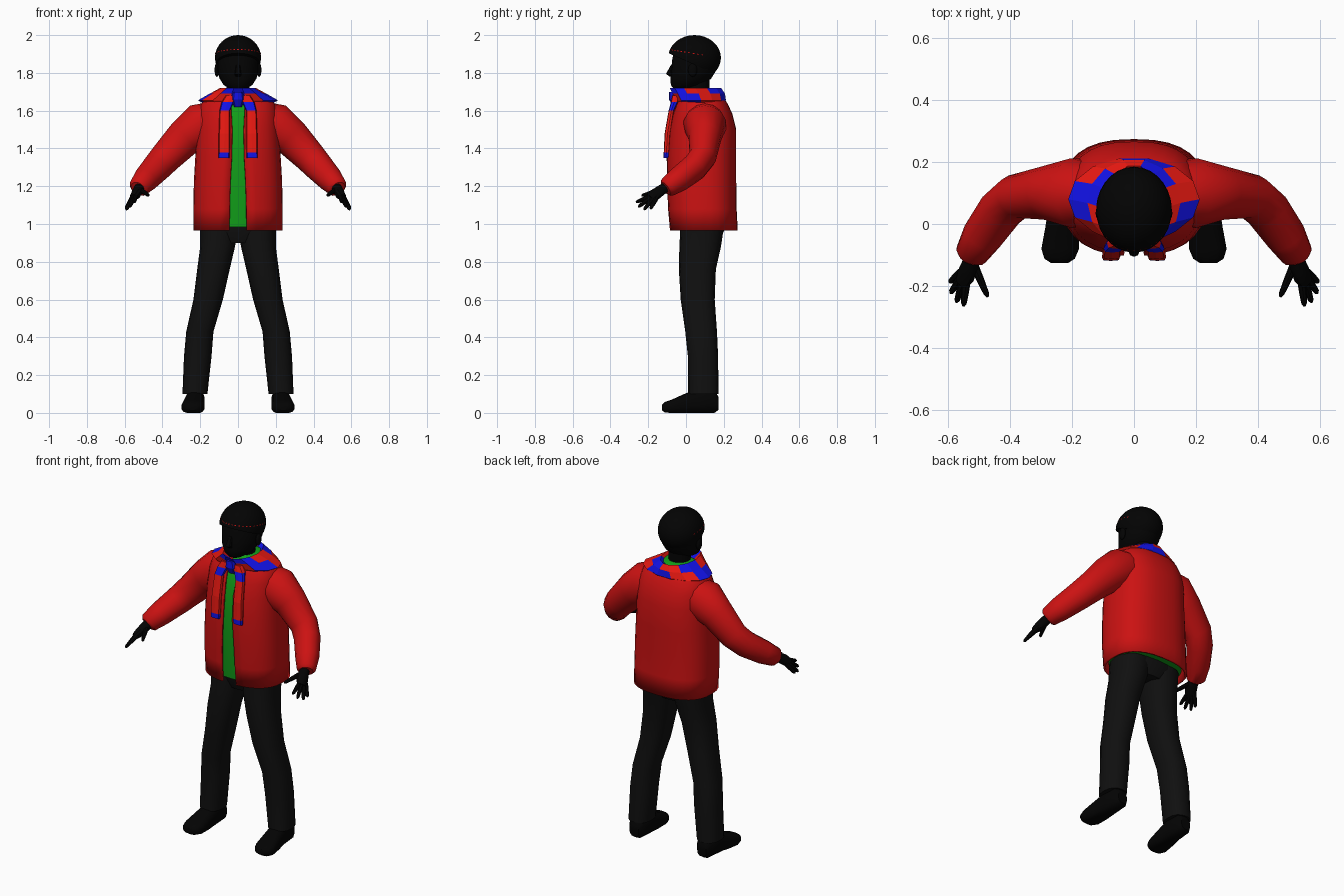
import bpy, bmesh
from math import sin, cos, pi, asin, sqrt, radians
from mathutils import Vector

cube = bpy.data.objects.get("Cube")
if cube:
    bpy.data.objects.remove(cube)


def material(name, r, g, b):
    m = bpy.data.materials.new(name)
    m.use_nodes = True
    m.diffuse_color = (r, g, b, 1)
    m.node_tree.nodes["Principled BSDF"].inputs["Base Color"].default_value = (r, g, b, 1)
    return m


RED = material("jacket red", 0.6, 0.006, 0.006)
SCARF = material("scarf red", 0.85, 0.01, 0.006)
BLUE = material("scarf blue", 0.006, 0.006, 0.8)
GREEN = material("shirt green", 0.006, 0.35, 0.01)
TROUSER = material("trouser black", 0.005, 0.005, 0.005)
BLACK = material("black", 0.001, 0.001, 0.001)
X, Y, Z = Vector((1, 0, 0)), Vector((0, 1, 0)), Vector((0, 0, 1))


def finish(name, bm, mats, mirror=False, rule=None, angle=40):
    """Turn a bmesh into a smooth-shaded object; rule picks the material per face."""
    bmesh.ops.recalc_face_normals(bm, faces=bm.faces)
    if rule:
        for f in bm.faces:
            f.material_index = rule(f.calc_center_median())
    me = bpy.data.meshes.new(name)
    bm.to_mesh(me)
    bm.free()
    ob = bpy.data.objects.new(name, me)
    bpy.context.collection.objects.link(ob)
    for m in mats:
        me.materials.append(m)
    if angle:
        bpy.ops.object.select_all(action='DESELECT')
        ob.select_set(True)
        bpy.context.view_layer.objects.active = ob
        bpy.ops.object.shade_smooth_by_angle(angle=radians(angle))
    if mirror:
        ob.modifiers.new("mirror", 'MIRROR')
    return ob


def power(v, e):
    return abs(v) ** e * (1 if v >= 0 else -1)


def skin(bm, rings, closed=True, caps=True):
    """Bridge successive rings of points with quads."""
    rows = [[bm.verts.new(p) for p in r] for r in rings]
    n = len(rows[0])
    for a, b in zip(rows, rows[1:]):
        for i in range(n if closed else n - 1):
            j = (i + 1) % n
            bm.faces.new((a[i], a[j], b[j], b[i]))
    if caps:
        bm.faces.new(rows[0])
        bm.faces.new(rows[-1])


def loft(name, path, mats, n=14, e=1.0, axes=None, mirror=False, rule=None, angle=40, floor=None):
    """Sections (x, y, z, a, b) swept along a path, or kept in the plane of the given axes."""
    pts = [Vector(p[:3]) for p in path]
    rings = []
    for i, p in enumerate(path):
        if axes:
            u, v = axes
        else:
            t = (pts[min(i + 1, len(pts) - 1)] - pts[max(i - 1, 0)]).normalized()
            u = t.cross(X + Z).normalized()
            v = t.cross(u)
        ring = [pts[i] + u * p[3] * power(sin(2 * pi * k / n), e) + v * p[4] * power(cos(2 * pi * k / n), e)
                for k in range(n)]
        if floor is not None:
            for q in ring:
                q.z = max(q.z, floor)
        rings.append(ring)
    bm = bmesh.new()
    skin(bm, rings)
    return finish(name, bm, mats, mirror, rule, angle)


def ball(name, centre, size, mat, mirror=False, cut=None, seg=20):
    bm = bmesh.new()
    bmesh.ops.create_uvsphere(bm, u_segments=seg, v_segments=seg // 2 + 2, radius=1)
    for v in bm.verts:
        v.co = Vector(centre) + Vector(a * b for a, b in zip(v.co, size))
    if cut:
        bmesh.ops.bisect_plane(bm, geom=bm.verts[:] + bm.edges[:] + bm.faces[:],
                               plane_co=cut[0], plane_no=cut[1], clear_inner=True)
        bmesh.ops.holes_fill(bm, edges=bm.edges)
    return finish(name, bm, [mat], mirror)


# Jacket and shirt: z, front y, back y, half width, half opening
torso = [(0.965, -0.08, 0.268, 0.23, 0.045), (1.08, -0.09, 0.262, 0.23, 0.044),
         (1.22, -0.095, 0.26, 0.228, 0.04), (1.36, -0.097, 0.26, 0.22, 0.032),
         (1.5, -0.085, 0.26, 0.212, 0.03), (1.58, -0.065, 0.24, 0.205, 0.034),
         (1.635, -0.045, 0.215, 0.19, 0.036), (1.67, -0.025, 0.19, 0.15, 0.03),
         (1.69, -0.01, 0.16, 0.09, 0.02)]
E, N = 0.8, 30
rings = []
for z, f, b, w, gap in torso:
    g = asin((gap / w) ** (1 / E))
    angles = [g + (2 * pi - 2 * g) * k / N for k in range(N + 1)]
    rings.append([(w * power(sin(a), E), (f + b) / 2 - (b - f) / 2 * power(cos(a), E), z) for a in angles])
bm = bmesh.new()
skin(bm, rings, closed=False, caps=False)
jacket = finish("jacket", bm, [RED])
solid = jacket.modifiers.new("thickness", 'SOLIDIFY')
solid.thickness, solid.offset = 0.012, 0
loft("shirt", [(0, (f + b) / 2, z + 0.02, w - 0.025, (b - f) / 2 - 0.014) for z, f, b, w, g in torso],
     [GREEN], n=24, e=E, axes=(X, Y))

# Sleeves
loft("sleeves", [(0.11, 0.10, 1.565, 0.09, 0.09), (0.19, 0.10, 1.525, 0.115, 0.12),
                 (0.28, 0.10, 1.46, 0.088, 0.1), (0.38, 0.088, 1.355, 0.072, 0.085),
                 (0.43, 0.045, 1.3, 0.07, 0.078), (0.49, -0.04, 1.235, 0.065, 0.068),
                 (0.525, -0.098, 1.195, 0.052, 0.055), (0.53, -0.108, 1.188, 0.038, 0.04)],
     [RED], mirror=True)

# Hands and fingers
loft("palms", [(0.515, -0.09, 1.205, 0.024, 0.026), (0.528, -0.13, 1.18, 0.03, 0.028),
               (0.542, -0.165, 1.155, 0.034, 0.026), (0.555, -0.19, 1.138, 0.026, 0.018)],
     [BLACK], n=10, mirror=True)
fingers = {"thumbs": ((0.515, -0.135, 1.18), (0.472, -0.235, 1.15)),
           "index_fingers": ((0.54, -0.18, 1.15), (0.55, -0.265, 1.115)),
           "middle_fingers": ((0.55, -0.18, 1.145), (0.573, -0.253, 1.09)),
           "ring_fingers": ((0.557, -0.172, 1.138), (0.592, -0.223, 1.075)),
           "little_fingers": ((0.558, -0.155, 1.14), (0.595, -0.188, 1.08))}
for name, ends in fingers.items():
    a, b = map(Vector, ends)
    loft(name, [(*a.lerp(b, t), r, r) for t, r in ((0, 0.014), (0.5, 0.012), (0.9, 0.009), (1, 0.004))],
         [BLACK], n=8, mirror=True)

# Trousers
loft("trouser_hips", [(0, 0.085, 1.03, 0.2, 0.12), (0, 0.085, 0.96, 0.2, 0.115),
                      (0, 0.08, 0.9, 0.1, 0.09)], [TROUSER], n=20, e=0.85, axes=(X, Y))
loft("trouser_legs", [(0.1, 0.085, 0.98, 0.1, 0.115), (0.108, 0.075, 0.88, 0.092, 0.11),
                      (0.13, 0.06, 0.76, 0.086, 0.098), (0.158, 0.062, 0.6, 0.078, 0.09),
                      (0.202, 0.08, 0.43, 0.072, 0.084), (0.213, 0.09, 0.3, 0.073, 0.08),
                      (0.228, 0.092, 0.1, 0.066, 0.08)],
     [TROUSER], n=16, e=0.85, axes=(X, Y), mirror=True)

# Shoes
loft("shoes", [(0.225, 0.172, 0.05, 0.03, 0.035), (0.225, 0.15, 0.06, 0.046, 0.06),
               (0.226, 0.06, 0.06, 0.05, 0.066), (0.232, -0.01, 0.045, 0.055, 0.055),
               (0.238, -0.08, 0.032, 0.062, 0.036), (0.24, -0.112, 0.03, 0.05, 0.028),
               (0.24, -0.126, 0.028, 0.028, 0.015)],
     [BLACK], e=0.75, axes=(X, Z), mirror=True, floor=0)

# Head, face and hair
loft("neck", [(0, 0.06, 1.62, 0.06, 0.06), (0, 0.06, 1.78, 0.062, 0.065)], [BLACK], axes=(X, Y))
loft("head", [(0, -0.02, 1.715, 0.04, 0.045), (0, 0.005, 1.735, 0.075, 0.085), (0, 0.025, 1.77, 0.098, 0.108),
              (0, 0.04, 1.81, 0.108, 0.118), (0, 0.05, 1.88, 0.112, 0.122), (0, 0.052, 1.95, 0.09, 0.1)],
     [BLACK], n=20, axes=(X, Y))
loft("nose", [(0, -0.07, 1.845, 0.01, 0.008), (0, -0.088, 1.795, 0.018, 0.018), (0, -0.076, 1.78, 0.014, 0.01)],
     [BLACK], n=8, axes=(X, Y))
ball("ears", (0.112, 0.035, 1.815), (0.012, 0.024, 0.036), BLACK, mirror=True, seg=12)
hc, hs = Vector((0, 0.045, 1.88)), Vector((0.122, 0.14, 0.12))
ball("hair", hc, hs, BLACK, cut=((0, 0.04, 1.845), (0, 0.45, 1)), seg=28)

# Thin broken red line round the hair
bm = bmesh.new()
for k in range(-11, 12):
    corners = []
    for da, dz in ((0, 0), (0.07, 0), (0.07, 0.004), (0, 0.004)):
        a = k * 0.17 + da - 0.035
        z = 1.922 - 0.022 * (1 - cos(a)) + dz
        s = 1.008 * sqrt(1 - ((z - hc.z) / hs.z) ** 2)
        corners.append(bm.verts.new((hs.x * s * sin(a), hc.y - hs.y * s * cos(a), z)))
    bm.faces.new(corners)
finish("hair_line", bm, [RED], angle=0)

# Patterned scarf collar: alternating coloured panels
bm = bmesh.new()
bands = [(1.625, 0.08, 0.16, 0.12), (1.655, 0.08, 0.212, 0.135), (1.69, 0.068, 0.15, 0.142),
         (1.72, 0.05, 0.095, 0.14), (1.68, 0.05, 0.06, 0.08)]
skin(bm, [[(rx * sin(pi * (k + 0.5) / 7), cy - ry * cos(pi * (k + 0.5) / 7), z) for k in range(14)]
          for z, cy, rx, ry in bands], caps=False)
collar = finish("scarf_collar", bm, [SCARF, BLUE], angle=0)
for f in collar.data.polygons:
    band, panel = divmod(f.index, 14)
    f.material_index = int((panel + (band > 1)) % 4 in (1, 2) or panel == 13)

# Scarf knot and hanging tails
loft("scarf_knot", [(0, -0.055, 1.62, 0.02, 0.014), (0, -0.068, 1.66, 0.034, 0.022), (0, -0.07, 1.7, 0.026, 0.02)],
     [BLUE], n=8, axes=(X, Y), angle=0)
loft("scarf_tails", [(0.075, -0.106, 1.35, 0.029, 0.013), (0.074, -0.104, 1.378, 0.03, 0.014),
                     (0.072, -0.098, 1.48, 0.03, 0.015), (0.07, -0.078, 1.6, 0.028, 0.014),
                     (0.055, -0.062, 1.645, 0.032, 0.018), (0.035, -0.055, 1.68, 0.03, 0.018)],
     [SCARF, BLUE], n=8, e=0.5, axes=(X, Y), mirror=True, angle=0,
     rule=lambda c: int(c.z < 1.38 or 1.6 < c.z < 1.65))
